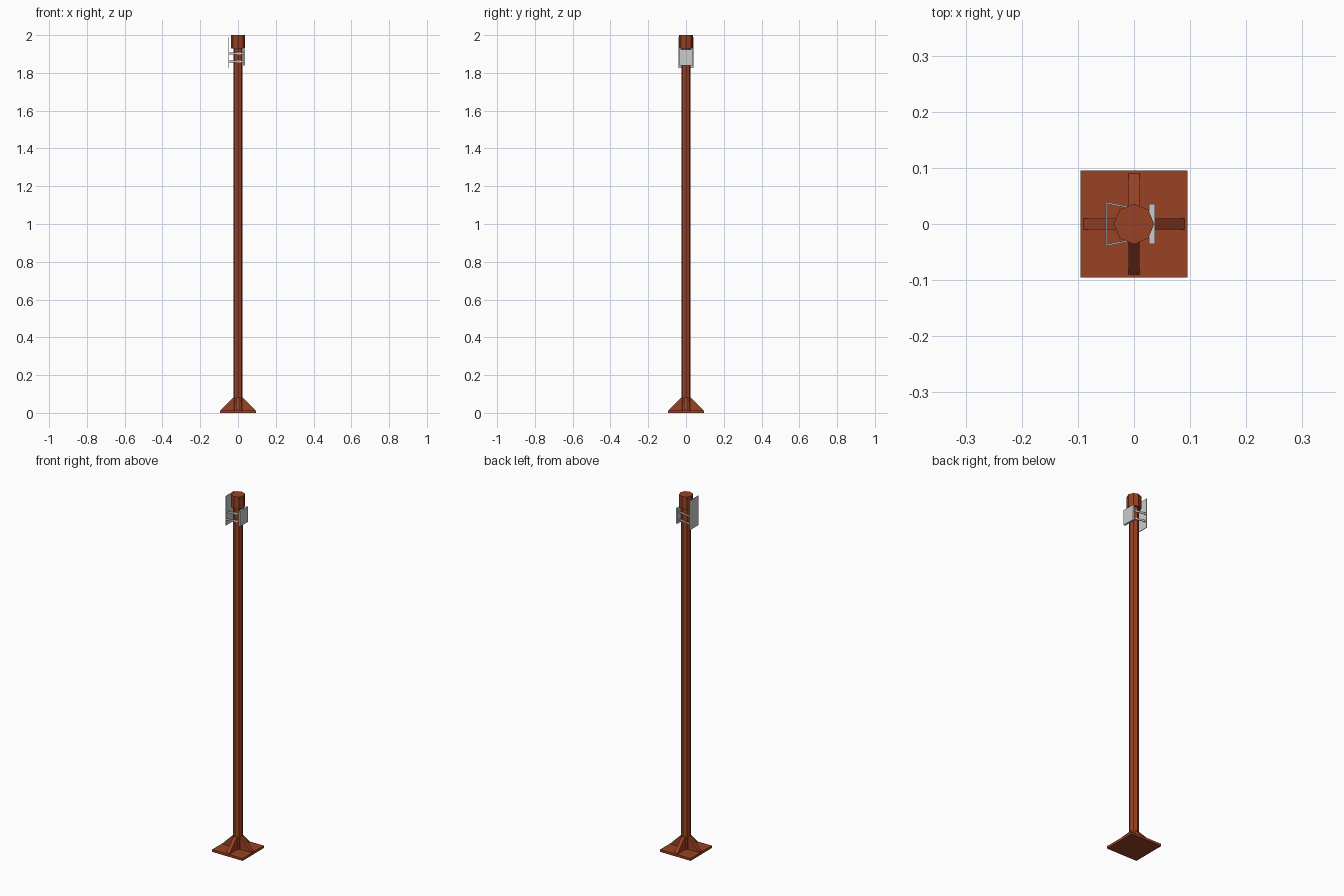
import bpy, bmesh, math
from mathutils import Vector

if "Cube" in bpy.data.objects:
    bpy.data.objects.remove(bpy.data.objects["Cube"])

rust = bpy.data.materials.new("rust_paint")
rust.diffuse_color = (0.32, 0.055, 0.018, 1)
rust.use_nodes = True
rust.node_tree.nodes["Principled BSDF"].inputs["Base Color"].default_value = rust.diffuse_color


def finish(name, bm, mat=None):
    bmesh.ops.recalc_face_normals(bm, faces=bm.faces)
    me = bpy.data.meshes.new(name)
    bm.to_mesh(me)
    bm.free()
    ob = bpy.data.objects.new(name, me)
    bpy.context.collection.objects.link(ob)
    if mat:
        me.materials.append(mat)
    return ob


def prism(name, pts, offset, mat=None):
    # extrude a closed 3D outline along an offset
    bm = bmesh.new()
    face = bm.faces.new([bm.verts.new(p) for p in pts])
    ext = bmesh.ops.extrude_face_region(bm, geom=[face])
    verts = [g for g in ext["geom"] if isinstance(g, bmesh.types.BMVert)]
    bmesh.ops.translate(bm, verts=verts, vec=offset)
    if face.is_valid and len(bm.faces) == len(pts) + 1:
        bm.faces.new(face.verts)
    return finish(name, bm, mat)


def box(name, x0, x1, y0, y1, z0, z1, mat=None):
    pts = [(x0, y0, z0), (x1, y0, z0), (x1, y1, z0), (x0, y1, z0)]
    return prism(name, pts, (0, 0, z1 - z0), mat)


def octagon(name, r, z0, z1):
    pts = [(r * math.cos(i * math.pi / 4), r * math.sin(i * math.pi / 4), z0) for i in range(8)]
    return prism(name, pts, (0, 0, z1 - z0), rust)


# base, pole and cap
box("base_plate", -0.095, 0.095, -0.095, 0.095, 0, 0.013, rust)
octagon("pole", 0.025, 0.012, 1.94)
octagon("pole_cap", 0.036, 1.93, 2.0)

# four triangular gussets around the foot
for i in range(4):
    profile = [(0.01, -0.01, 0.012), (0.09, -0.01, 0.012), (0.09, -0.01, 0.016),
               (0.024, -0.01, 0.082), (0.01, -0.01, 0.082)]
    g = prism(f"gusset_{i + 1}", profile, (0, 0.02, 0), rust)
    g.rotation_euler.z = i * math.pi / 2

# sign plate and clamp plate
box("sign_plate", -0.051, -0.048, -0.04, 0.04, 1.825, 1.99)
box("clamp_plate", 0.027, 0.037, -0.036, 0.036, 1.84, 1.925)

# two pairs of tapering straps joining the plates
for level, z in enumerate((1.855, 1.898)):
    for side, s in (("front", -1), ("back", 1)):
        pts = [(-0.049, s * 0.039, z), (0.029, s * 0.024, z),
               (0.029, s * 0.021, z), (-0.049, s * 0.036, z)]
        prism(f"{side}_strap_{level + 1}", pts, (0, 0, 0.01))
